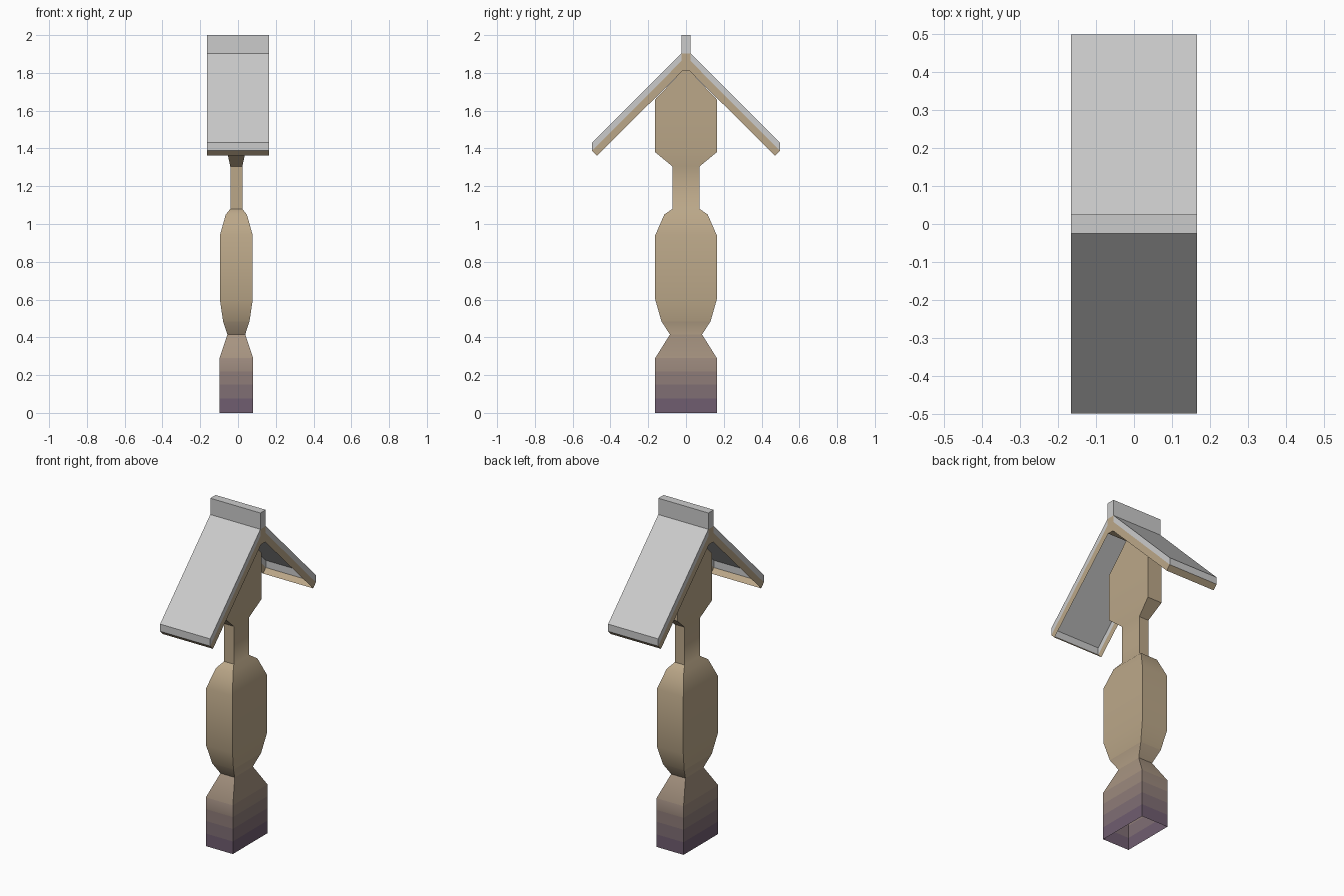
import bpy, math

if "Cube" in bpy.data.objects:
    bpy.data.objects.remove(bpy.data.objects["Cube"])

TAN = (0.50, 0.39, 0.25)
PURPLE = (0.16, 0.11, 0.16)
HALF_X = 0.165


def material(name, rgb):
    m = bpy.data.materials.new(name)
    m.diffuse_color = (*rgb, 1)
    m.use_nodes = True
    m.node_tree.nodes["Principled BSDF"].inputs["Base Color"].default_value = m.diffuse_color
    return m


def add_object(name, verts, faces, mats=(), indices=None):
    me = bpy.data.meshes.new(name)
    me.from_pydata(verts, [], faces)
    for m in mats:
        me.materials.append(m)
    if indices:
        for p, i in zip(me.polygons, indices):
            p.material_index = i
    ob = bpy.data.objects.new(name, me)
    bpy.context.collection.objects.link(ob)
    return ob


# Wood tones: stained dark at the foot, fading to plain tan
STEPS = 6
woods = [material(f"wood_{i}", [p + (t - p) * i / STEPS for p, t in zip(PURPLE, TAN)])
         for i in range(STEPS + 1)]

# Carved post: (height, half width x, half width y), open underneath
rings = [(z, 0.089, 0.163) for z in (0, 0.075, 0.15, 0.22, 0.29)]
rings += [(0.415, 0.047, 0.085), (0.485, 0.07, 0.13), (0.60, 0.087, 0.163),
          (0.94, 0.087, 0.163), (1.05, 0.056, 0.115), (1.08, 0.032, 0.072),
          (1.305, 0.032, 0.072), (1.38, 0.048, 0.163), (1.66, 0.048, 0.163),
          (1.81, 0.048, 0.02)]
verts, faces, tones = [], [], []
for z, hx, hy in rings:
    verts += [(-0.009 + sx * hx, sy * hy, z)
              for sx, sy in ((-1, -1), (1, -1), (1, 1), (-1, 1))]
for r in range(len(rings) - 1):
    for k in range(4):
        n = (k + 1) % 4
        faces.append((4 * r + k, 4 * r + n, 4 * r + 4 + n, 4 * r + 4 + k))
        tones.append(min(r, STEPS))
top = 4 * (len(rings) - 1)
faces.append((top, top + 1, top + 2, top + 3))
tones.append(STEPS)
post = add_object("carved_post", verts, faces, woods, tones)
post.data.shade_smooth()
post.data.set_sharp_from_angle(angle=math.radians(40))

# Half cross-section of the roof, (y, z)
section = [(0, 2.0), (0.025, 2.0), (0.025, 1.903), (0.497, 1.431), (0.497, 1.388),
           (0.471, 1.362), (0.02, 1.81), (0.025, 1.862), (0, 1.903), (0, 1.81)]


def roof_part(name, caps, skins, mats=()):
    """Hollow shell: gable-end caps plus strips running along x, mirrored in y."""
    n = len(section)
    verts = [(s * HALF_X, y, z) for s in (-1, 1) for y, z in section]
    faces = [tuple(c) for c in caps]
    faces += [tuple(i + n for i in reversed(c)) for c in caps]
    faces += [(a, a + n, b + n, b) for a, b in skins]
    ob = add_object(name, verts, faces, mats)
    mod = ob.modifiers.new("mirror", "MIRROR")
    mod.use_axis = (False, True, False)
    return ob


# Grey ridge cap and slopes
roof_part("roof_ridge", [(0, 1, 2, 8)], [(0, 1), (1, 2)])
roof_part("roof_slopes", [(2, 3, 4, 7)], [(2, 3), (3, 4)])
# Tan wooden rim below the slopes, open underneath
roof_part("roof_rim", [(7, 4, 5, 6), (8, 2, 7, 6, 9)], [(4, 5), (6, 9)], [woods[-1]])
